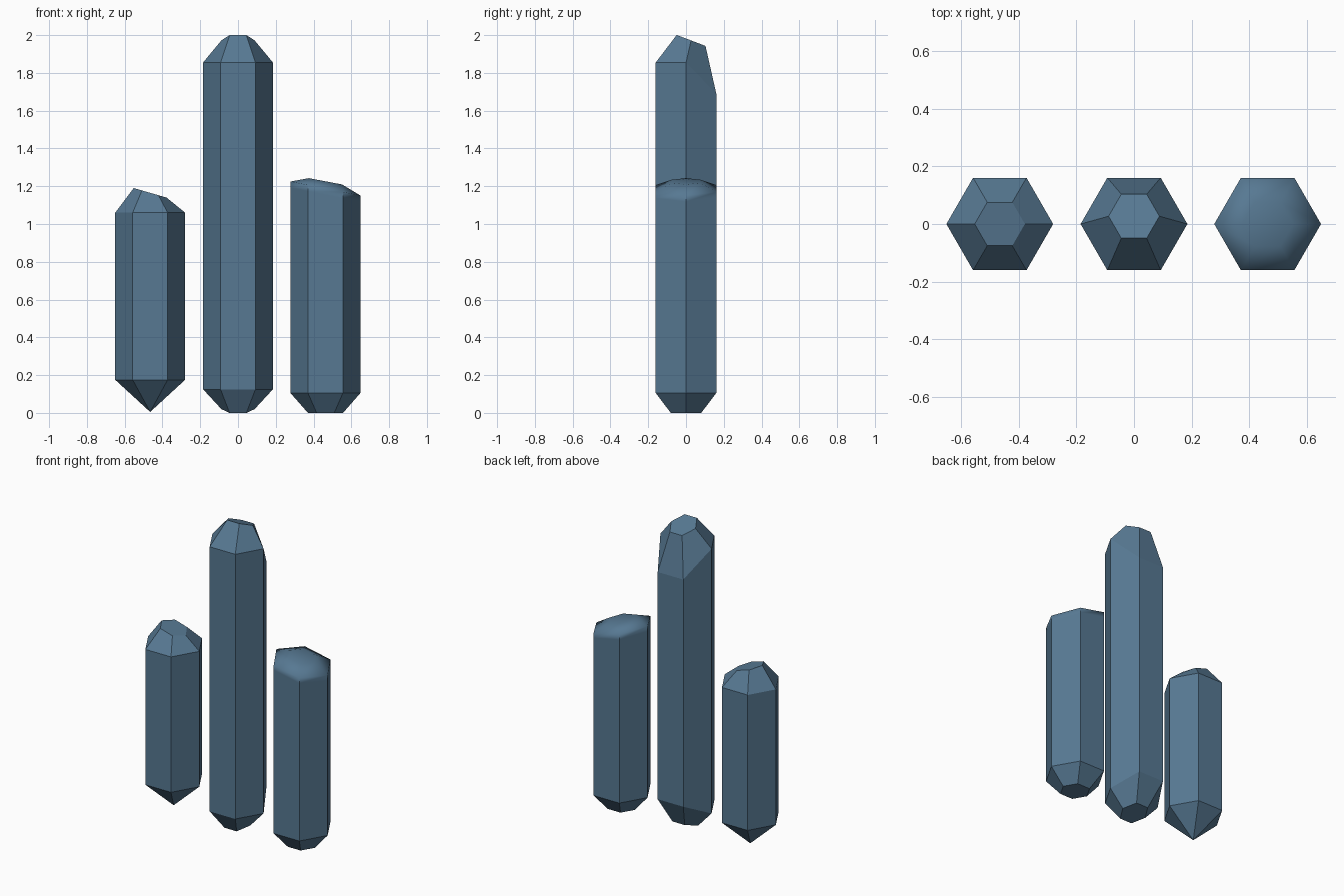
import bpy
import bmesh
from math import cos, sin, radians

cube = bpy.data.objects.get("Cube")
if cube:
    bpy.data.objects.remove(cube, do_unlink=True)

# One slate blue mineral colour
COLOUR = (0.095, 0.19, 0.29, 1.0)
slate = bpy.data.materials.new("slate_blue_crystal")
slate.use_nodes = True
slate.diffuse_color = COLOUR
slate.node_tree.nodes["Principled BSDF"].inputs["Base Color"].default_value = COLOUR

RADIUS = 0.185


def ring(radius, height, y_offset=0.0):
    """Six points around the axis; height is a number or a rule of (x, y)."""
    points = []
    for i in range(6):
        x = radius * cos(radians(60 * i))
        y = radius * sin(radians(60 * i)) + y_offset
        points.append((x, y, height(x, y) if callable(height) else height))
    return points


def make_crystal(name, x, rings, tip=None, smooth_crown=False):
    """Skin hexagonal rings from bottom to top, then close both ends."""
    bm = bmesh.new()
    loops = [[bm.verts.new(p) for p in r] for r in rings]
    for low, high in zip(loops, loops[1:]):
        for i in range(6):
            j = (i + 1) % 6
            bm.faces.new((low[i], low[j], high[j], high[i]))
    bm.faces.new(loops[-1])
    if tip is None:
        bm.faces.new(loops[0][::-1])
    else:
        point = bm.verts.new((0, 0, tip))
        for i in range(6):
            bm.faces.new((point, loops[0][(i + 1) % 6], loops[0][i]))
    bmesh.ops.recalc_face_normals(bm, faces=bm.faces)

    # Soft crown: only the edges around the flat top and shoulder blend
    if smooth_crown:
        crown = set(loops[-1] + loops[-2])
        for face in bm.faces:
            face.smooth = True
        for edge in bm.edges:
            edge.smooth = all(v in crown for v in edge.verts)

    mesh = bpy.data.meshes.new(name)
    bm.to_mesh(mesh)
    bm.free()
    mesh.materials.append(slate)
    obj = bpy.data.objects.new(name, mesh)
    obj.location.x = x
    bpy.context.collection.objects.link(obj)
    return obj


# Tall crystal: the rear edge of both ends is cut deeper
make_crystal("tall_crystal", 0, [
    ring(0.088, lambda x, y: 0.02 + 0.27 * y, 0.0),
    ring(RADIUS, lambda x, y: 0.205 if y > 0.1 else 0.125),
    ring(RADIUS, lambda x, y: 1.69 if y > 0.1 else 1.855),
    ring(0.088, lambda x, y: 1.982 - 0.38 * y, 0.027),
])

# Pointed crystal: sharp base and a sloping top facet
make_crystal("pointed_crystal", -0.465, [
    ring(RADIUS, 0.175),
    ring(RADIUS, 1.06),
    ring(0.087, lambda x, y: 1.165 - 0.29 * x),
], tip=0.005)

# Blunt crystal: the whole top is tilted and softly shaded
make_crystal("blunt_crystal", 0.463, [
    ring(0.093, 0.0),
    ring(RADIUS, 0.105),
    ring(RADIUS, lambda x, y: 1.155 - 0.2 * x),
    ring(RADIUS, lambda x, y: 1.188 - 0.2 * x),
    ring(0.088, lambda x, y: 1.226 - 0.19 * x),
], smooth_crown=True)
